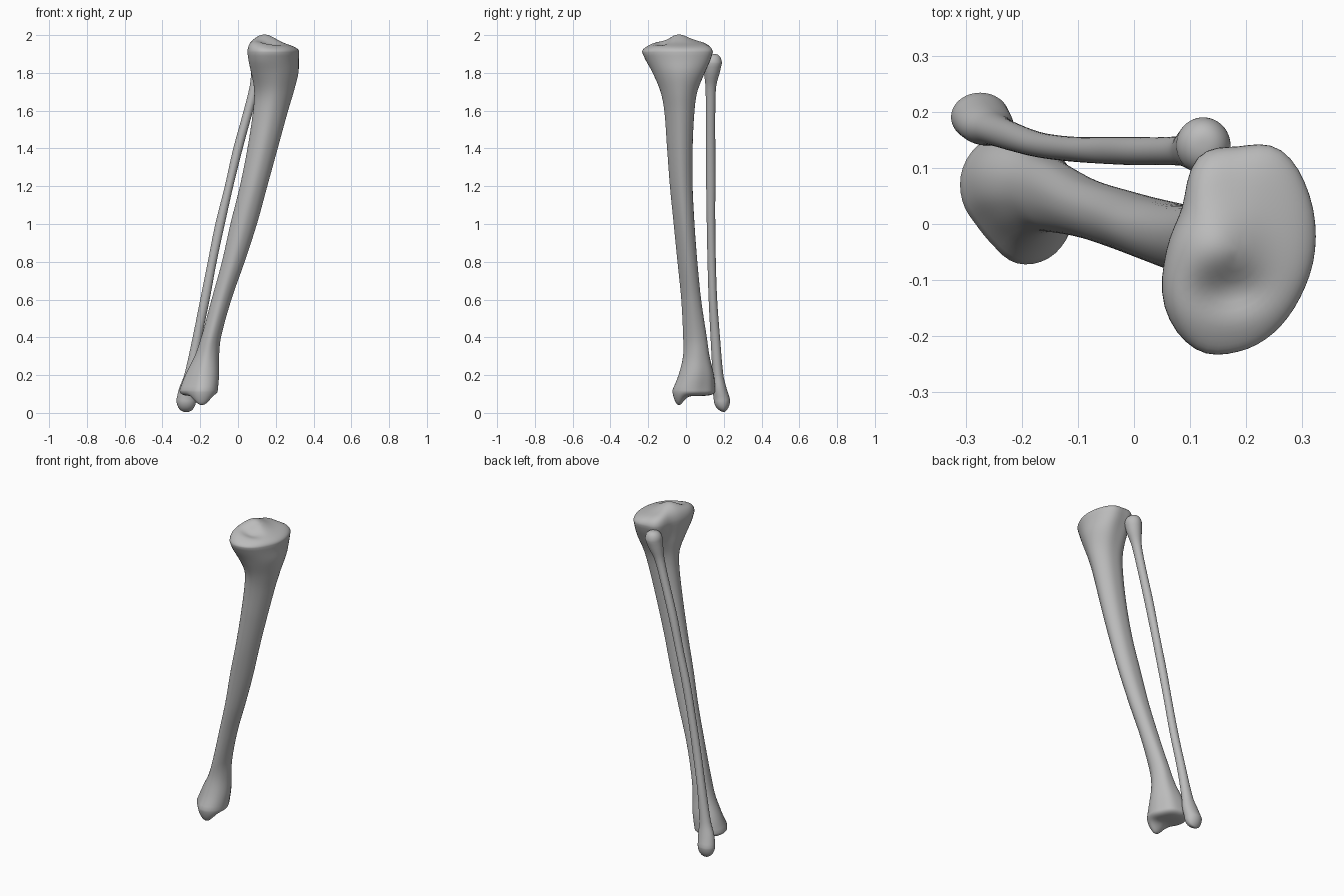
import bpy, bmesh, math

cube = bpy.data.objects.get("Cube")
if cube:
    bpy.data.objects.remove(cube, do_unlink=True)

SIDES = 48

bone = bpy.data.materials.new("bone grey")
bone.use_nodes = True
bone.diffuse_color = (0.5, 0.5, 0.5, 1)
bone.node_tree.nodes["Principled BSDF"].inputs["Base Color"].default_value = (0.5, 0.5, 0.5, 1)


def hermite(p0, p1, m0, m1, t):
    return (p0 * (1 + 2 * t) * (1 - t) ** 2 + m0 * t * (1 - t) ** 2
            + p1 * t * t * (3 - 2 * t) + m1 * t * t * (t - 1))


def outline(radii):
    """Closed smooth outline through evenly spaced radii, fitted to a unit box."""
    n, pts = len(radii), []
    for i in range(SIDES):
        k, t = divmod(i * n / SIDES, 1)
        a, b, c, d = (radii[(int(k) + j) % n] for j in (-1, 0, 1, 2))
        r = hermite(b, c, (c - a) / 2, (d - b) / 2, t)
        ang = math.tau * i / SIDES
        pts.append((r * math.cos(ang), r * math.sin(ang)))
    lo = [min(p[k] for p in pts) for k in (0, 1)]
    hi = [max(p[k] for p in pts) for k in (0, 1)]
    return [tuple(2 * (p[k] - lo[k]) / (hi[k] - lo[k]) - 1 for k in (0, 1)) for p in pts]


def sample(sections, z):
    """Smoothly interpolated section values at a height."""
    i = max(k for k in range(len(sections) - 1) if sections[k][0] <= z)
    s0, s1 = sections[i], sections[i + 1]
    h = s1[0] - s0[0]
    prev, nxt = sections[max(i - 1, 0)], sections[min(i + 2, len(sections) - 1)]
    t = (z - s0[0]) / h
    return [hermite(s0[k], s1[k], h * (s1[k] - prev[k]) / (s1[0] - prev[0]),
                    h * (nxt[k] - s0[k]) / (nxt[0] - s0[0]), t) for k in range(1, 5)]


def ring_at(sections, shape_at, z):
    x0, x1, y0, y1 = sample(sections, z)
    return [((x0 + x1) / 2 + u * (x1 - x0) / 2, (y0 + y1) / 2 + v * (y1 - y0) / 2, z)
            for u, v in shape_at(z)]


def cap_rings(ring, height, power):
    """Concentric rings that close an end over a height field."""
    cx = sum(p[0] for p in ring) / SIDES
    cy = sum(p[1] for p in ring) / SIDES
    z0, rings = ring[0][2], []
    for k in range(1, 15):
        s = math.cos(math.pi / 2 * k / 15)
        rise = math.sqrt(1 - s ** power)
        pts = [(cx + (x - cx) * s, cy + (y - cy) * s) for x, y, _ in ring]
        rings.append([(x, y, z0 + (height(x, y) - z0) * rise) for x, y in pts])
    return rings, (cx, cy, height(cx, cy))


def build_bone(name, sections, shape_at, top, bottom, power):
    z_lo, z_hi, steps = sections[0][0], sections[-1][0], 90
    body = [ring_at(sections, shape_at, z_lo + (z_hi - z_lo) * i / steps) for i in range(steps + 1)]
    low, low_pole = cap_rings(body[0], bottom, power)
    high, high_pole = cap_rings(body[-1], top, power)
    bm = bmesh.new()
    rings = [[bm.verts.new(p) for p in r] for r in low[::-1] + body + high]
    for a, b in zip(rings, rings[1:]):
        for i in range(SIDES):
            j = (i + 1) % SIDES
            bm.faces.new((a[i], a[j], b[j], b[i]))
    for ring, pole in ((rings[0], low_pole), (rings[-1], high_pole)):
        tip = bm.verts.new(pole)
        for i in range(SIDES):
            bm.faces.new((ring[i], ring[(i + 1) % SIDES], tip))
    bmesh.ops.recalc_face_normals(bm, faces=bm.faces)
    for f in bm.faces:
        f.smooth = True
    mesh = bpy.data.meshes.new(name)
    bm.to_mesh(mesh)
    bm.free()
    mesh.materials.append(bone)
    obj = bpy.data.objects.new(name, mesh)
    bpy.context.collection.objects.link(obj)


def bump(x, y, cx, cy, sx, sy):
    return math.exp(-((x - cx) / sx) ** 2 - ((y - cy) / sy) ** 2)


def ramp(z, a, b):
    t = min(max((z - a) / (b - a), 0), 1)
    return t * t * (3 - 2 * t)


# Cross-section outlines, counter-clockwise from the model's left
PLATEAU = outline([.99, 1.06, 1.11, 1, 1.03, .83, .92, 1.09, 1.1, .98, .92, .92])
SHAFT = outline([1, 1, 1, .96, 1, 1, .95, .93, .97, 1.04, .97, .94])
ANKLE = outline([.93, .88, .96, .98, 1.08, 1.03, .9, .77, .8, .98, 1.04, 1])
ROUND = outline([1] * 12)


def shin_shape(z):
    up, down = ramp(z, 1.65, 1.88), 1 - ramp(z, .12, .4)
    return [tuple(s * (1 - up - down) + p * up + a * down for s, p, a in zip(*trio))
            for trio in zip(SHAFT, PLATEAU, ANKLE)]


def shin_top(x, y):
    return (1.968 - .16 * (x - .15) + .035 * bump(x, y, .15, -.04, .07, .07)
            - .025 * bump(x, y, .17, -.12, .06, .04) - .02 * bump(x, y, .17, -.23, .2, .06))


def shin_bottom(x, y):
    return .09 - .06 * bump(x, y, -.19, -.045, .06, .038)


# Main shin bone: height, then x and y extents
shin = [
    (.12, -.31, -.107, -.072, .155), (.2, -.28, -.1, -.04, .148),
    (.3, -.23, -.1, -.016, .125), (.4, -.195, -.09, -.015, .11),
    (.6, -.14, -.035, -.025, .08), (.8, -.085, .035, -.045, .06),
    (1, -.04, .1, -.065, .045), (1.2, .01, .155, -.085, .035),
    (1.4, .05, .21, -.1, .035), (1.6, .08, .265, -.115, .045),
    (1.7, .085, .295, -.135, .06), (1.8, .068, .32, -.178, .1),
    (1.87, .055, .322, -.215, .13), (1.91, .05, .324, -.233, .142)]
build_bone("shin_bone", shin, shin_shape, shin_top, shin_bottom, 5)

# Slender outer bone behind it
outer = [
    (.07, -.326, -.222, .147, .234), (.13, -.312, -.215, .14, .215),
    (.2, -.285, -.215, .14, .198), (.4, -.24, -.19, .13, .18),
    (.6, -.2, -.15, .12, .165), (.8, -.16, -.113, .114, .158),
    (1, -.12, -.07, .11, .155), (1.2, -.07, -.025, .107, .155),
    (1.4, -.025, .025, .105, .155), (1.6, .03, .08, .105, .155),
    (1.73, .062, .12, .103, .16), (1.8, .07, .155, .095, .178),
    (1.85, .075, .172, .09, .19)]
build_bone("outer_bone", outer, lambda z: ROUND,
           lambda x, y: 1.9 + .1 * (y - .14),
           lambda x, y: .002 + .35 * abs(y - .205), 2.5)
